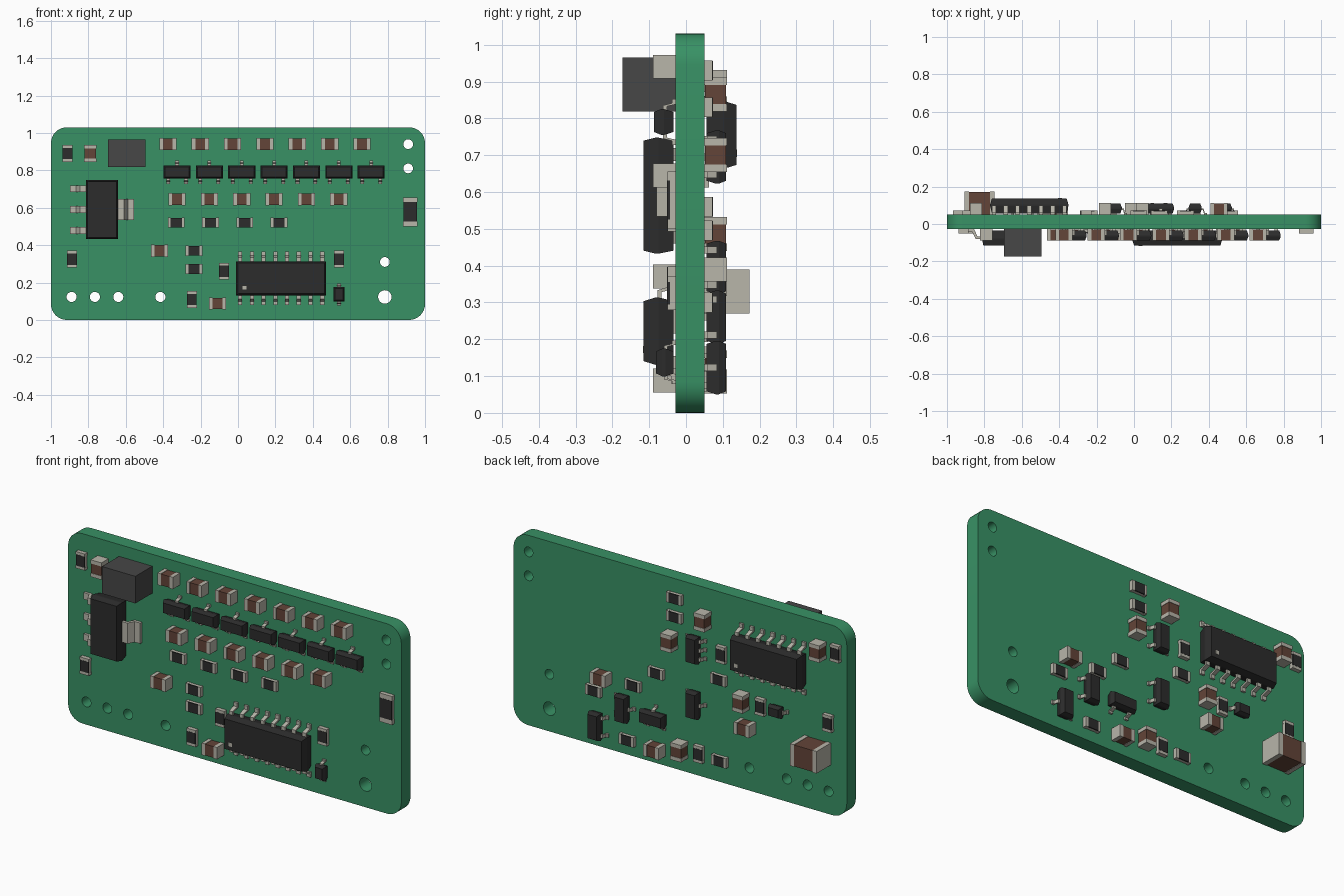
import bpy, bmesh, math
from mathutils import Matrix, Vector

cube = bpy.data.objects.get("Cube")
if cube:
    bpy.data.objects.remove(cube, do_unlink=True)

def material(name, rgb):
    m = bpy.data.materials.new(name)
    m.use_nodes = True
    m.diffuse_color = (*rgb, 1)
    m.node_tree.nodes["Principled BSDF"].inputs["Base Color"].default_value = (*rgb, 1)
    return m

GREEN = material("board green", (0.040, 0.285, 0.130))
MATS = [material("chip black", (0.025, 0.025, 0.025)),
        material("pale metal", (0.48, 0.465, 0.40)),
        material("ceramic brown", (0.125, 0.058, 0.040)),
        material("dark grey", (0.063, 0.063, 0.063))]
BLACK, METAL, BROWN, GREY = range(4)
FRONT_Y, BACK_Y = -0.028, 0.05

# ---- building blocks: x, y lie on the board, z is the height above it ----
def loft(bm, rings, mat):
    """Skin equal-length rings of points and cap both ends."""
    vs = [[bm.verts.new(p) for p in r] for r in rings]
    n = len(vs[0])
    faces = [bm.faces.new(vs[0]), bm.faces.new(vs[-1])]
    for a, b in zip(vs, vs[1:]):
        for i in range(n):
            j = (i + 1) % n
            faces.append(bm.faces.new((a[i], a[j], b[j], b[i])))
    for f in faces:
        f.material_index = mat

def rect(cx, cy, w, d, z):
    return [(cx + sx * w / 2, cy + sy * d / 2, z)
            for sx, sy in ((-1, -1), (1, -1), (1, 1), (-1, 1))]

def box(bm, mat, cx, cy, w, d, z0, z1):
    loft(bm, [rect(cx, cy, w, d, z0), rect(cx, cy, w, d, z1)], mat)

def moulded(bm, w, d, z0, z1, inset=0.008):
    """Moulded package, widest at mid height."""
    zm = z0 + (z1 - z0) * 0.55
    a, b = w - 2 * inset, d - 2 * inset
    loft(bm, [rect(0, 0, a, b, z0), rect(0, 0, w, d, zm - 0.004),
              rect(0, 0, w, d, zm + 0.004), rect(0, 0, a, b, z1)], BLACK)

def lead(bm, along, start, side, width, reach, h, t=0.012, axis="y"):
    """Bent lead leaving the package towards side (+1 or -1) on the given axis."""
    prof = [(-0.012, h), (0.4 * reach, h), (0.62 * reach, t), (reach, t),
            (reach, 0), (0.5 * reach, 0), (0.3 * reach, h - t), (-0.012, h - t)]
    rings = []
    for s in (-1, 1):
        q = along + s * width / 2
        pts = [(q, side * (start + o), z) for o, z in prof]
        rings.append([(b, a, z) for a, b, z in pts] if axis == "x" else pts)
    loft(bm, rings, METAL)

def mesh(name, build, *args):
    bm = bmesh.new()
    build(bm, *args)
    bmesh.ops.recalc_face_normals(bm, faces=bm.faces)
    me = bpy.data.meshes.new(name)
    bm.to_mesh(me)
    bm.free()
    for m in MATS:
        me.materials.append(m)
    return me

# ---- component types ----
def capacitor(bm, w, d, h, end):
    box(bm, BROWN, 0, 0, w - 2 * end, d - 0.004, 0.002, h - 0.002)
    for s in (-1, 1):
        box(bm, METAL, s * (w - end) / 2, 0, end, d, 0, h)

def resistor(bm, w, d, h, end):
    box(bm, METAL, 0, 0, w - 2 * end, d - 0.002, 0.001, h - 0.006)
    box(bm, BLACK, 0, 0, w - 2 * end, d - 0.002, h - 0.006, h + 0.001)
    for s in (-1, 1):
        box(bm, METAL, s * (w - end) / 2, 0, end, d, 0, h)

def transistor(bm, tops, bottoms):
    moulded(bm, 0.145, 0.07, 0.006, 0.059)
    for side, row in ((1, tops), (-1, bottoms)):
        for x in row:
            lead(bm, x, 0.034, side, 0.019, 0.028, 0.034, 0.01)

def diode(bm):
    moulded(bm, 0.06, 0.076, 0.006, 0.053)
    for s in (-1, 1):
        lead(bm, 0, 0.037, s, 0.02, 0.022, 0.032, 0.01)

def long_chip(bm, pins):
    w = 0.0627 * pins - 0.02
    moulded(bm, w, 0.183, 0.006, 0.087, 0.01)
    for i in range(pins):
        for s in (-1, 1):
            lead(bm, (i - (pins - 1) / 2) * 0.0627, 0.09, s, 0.022, 0.053, 0.05)
    box(bm, METAL, 0.045 - w / 2, -0.05, 0.02, 0.02, 0.085, 0.0885)

def regulator(bm):
    moulded(bm, 0.172, 0.315, 0.006, 0.087, 0.008)
    for y in (-0.112, 0, 0.112):
        lead(bm, y, 0.084, -1, 0.036, 0.087, 0.052, 0.014, "x")
    lead(bm, 0, 0.084, 1, 0.112, 0.087, 0.052, 0.016, "x")

def inductor(bm):
    box(bm, GREY, 0, 0, 0.2, 0.147, 0, 0.145)

CAP = mesh("capacitor", capacitor, 0.092, 0.065, 0.061, 0.02)
BIG_CAP = mesh("large_capacitor", capacitor, 0.16, 0.12, 0.123, 0.024)
RES = mesh("resistor", resistor, 0.09, 0.054, 0.022, 0.015)
BIG_RES = mesh("large_resistor", resistor, 0.155, 0.076, 0.022, 0.025)
TRANS = mesh("transistor", transistor, (0,), (-0.048, 0.048))
SMALL_IC = mesh("five_pin_chip", transistor, (-0.048, 0, 0.048), (-0.048, 0.048))
DIODE = mesh("diode", diode)
CHIP16 = mesh("sixteen_pin_chip", long_chip, 8)
CHIP14 = mesh("fourteen_pin_chip", long_chip, 7)
REG = mesh("regulator", regulator)
IND = mesh("inductor", inductor)

def place(side, me, spots, turn=0):
    """Put copies of a component at (x, z) spots on the front or back."""
    back = side == "back"
    rot = (Matrix.Rotation(math.pi if back else 0, 4, "Z")
           @ Matrix.Rotation(math.pi / 2, 4, "X")
           @ Matrix.Rotation(math.radians(turn), 4, "Z"))
    for x, z in spots:
        ob = bpy.data.objects.new(f"{side}_{me.name}", me)
        ob.matrix_world = Matrix.Translation((x, BACK_Y if back else FRONT_Y, z)) @ rot
        bpy.context.collection.objects.link(ob)

# ---- board: rounded outline with drilled holes ----
def outline(w, h, r, steps=8):
    pts = []
    for k, (cx, cy) in enumerate(((w - r, h - r), (r - w, h - r), (r - w, r), (w - r, r))):
        for i in range(steps + 1):
            a = math.pi / 2 * (k + i / steps)
            pts.append((cx + r * math.cos(a), cy + r * math.sin(a)))
    return pts

def circle(cx, cy, r, n=24):
    return [(cx + r * math.cos(math.tau * i / n), cy + r * math.sin(math.tau * i / n))
            for i in range(n)]

holes = [(0.91, 0.94, 0.026), (0.91, 0.81, 0.026), (0.785, 0.31, 0.026), (0.785, 0.123, 0.036)]
holes += [(x, 0.123, 0.027) for x in (-0.89, -0.765, -0.64, -0.415)]
curve = bpy.data.curves.new("board_outline", "CURVE")
curve.dimensions = "2D"
curve.fill_mode = "BOTH"
curve.extrude = (BACK_Y - FRONT_Y) / 2
for pts in [outline(1, 1.03, 0.085)] + [circle(*h) for h in holes]:
    sp = curve.splines.new("POLY")
    sp.points.add(len(pts) - 1)
    for p, (x, y) in zip(sp.points, pts):
        p.co = (x, y, 0, 1)
    sp.use_cyclic_u = True
temp = bpy.data.objects.new("board_outline", curve)
bpy.context.collection.objects.link(temp)
bpy.context.view_layer.update()
me = bpy.data.meshes.new_from_object(temp.evaluated_get(bpy.context.evaluated_depsgraph_get()))
bpy.data.objects.remove(temp, do_unlink=True)
bm = bmesh.new()
bm.from_mesh(me)
bmesh.ops.remove_doubles(bm, verts=bm.verts, dist=1e-5)
bmesh.ops.recalc_face_normals(bm, faces=bm.faces)
bm.to_mesh(me)
bm.free()
me.materials.clear()
me.materials.append(GREEN)
board = bpy.data.objects.new("circuit_board", me)
board.matrix_world = (Matrix.Translation((0, (FRONT_Y + BACK_Y) / 2, 0))
                      @ Matrix.Rotation(math.pi / 2, 4, "X"))
bpy.context.collection.objects.link(board)
bpy.context.view_layer.objects.active = board
board.select_set(True)
bpy.ops.object.shade_smooth_by_angle(angle=math.radians(30))

# ---- front components ----
STEP = 0.173
place("front", CAP, [(-0.375 + STEP * i, 0.94) for i in range(7)])
place("front", TRANS, [(-0.326 + STEP * i, 0.79) for i in range(7)])
place("front", CAP, [(-0.326 + STEP * i, 0.645) for i in range(6)])
place("front", RES, [(-0.33 + 0.183 * i, 0.52) for i in range(4)])
place("front", CAP, [(-0.42, 0.37), (-0.11, 0.088)])
place("front", CAP, [(-0.79, 0.89)], 90)
place("front", RES, [(-0.235, 0.37), (-0.235, 0.273)])
place("front", RES, [(-0.075, 0.26), (-0.247, 0.11), (0.54, 0.325),
                     (-0.888, 0.325), (-0.912, 0.89)], 90)
place("front", BIG_RES, [(0.921, 0.578)], 90)
place("front", DIODE, [(0.54, 0.137)])
place("front", CHIP16, [(0.231, 0.222)])
place("front", REG, [(-0.727, 0.59)])
place("front", IND, [(-0.595, 0.892)])

# ---- back components ----
place("back", RES, [(0.025, 0.93), (0.025, 0.83), (-0.24, 0.56), (0.135, 0.495),
                    (0.275, 0.39), (0.51, 0.30), (0.31, 0.085), (-0.245, 0.12)])
place("back", RES, [(-0.94, 0.89), (-0.255, 0.70), (-0.49, 0.48),
                    (-0.895, 0.50), (-0.12, 0.125)], 90)
place("back", CAP, [(-0.41, 0.35), (0.455, 0.39), (0.133, 0.085)])
place("back", CAP, [(-0.155, 0.865), (0.045, 0.70), (-0.845, 0.885),
                    (-0.385, 0.486), (-0.015, 0.123)], 90)
place("back", BIG_CAP, [(-0.825, 0.33)])
place("back", SMALL_IC, [(-0.10, 0.695)], -90)
place("back", TRANS, [(-0.10, 0.395), (0.327, 0.26)], -90)
place("back", TRANS, [(0.488, 0.123)], 90)
place("back", TRANS, [(0.142, 0.255)])
place("back", DIODE, [(-0.595, 0.49)], 90)
place("back", CHIP14, [(-0.56, 0.755)])
